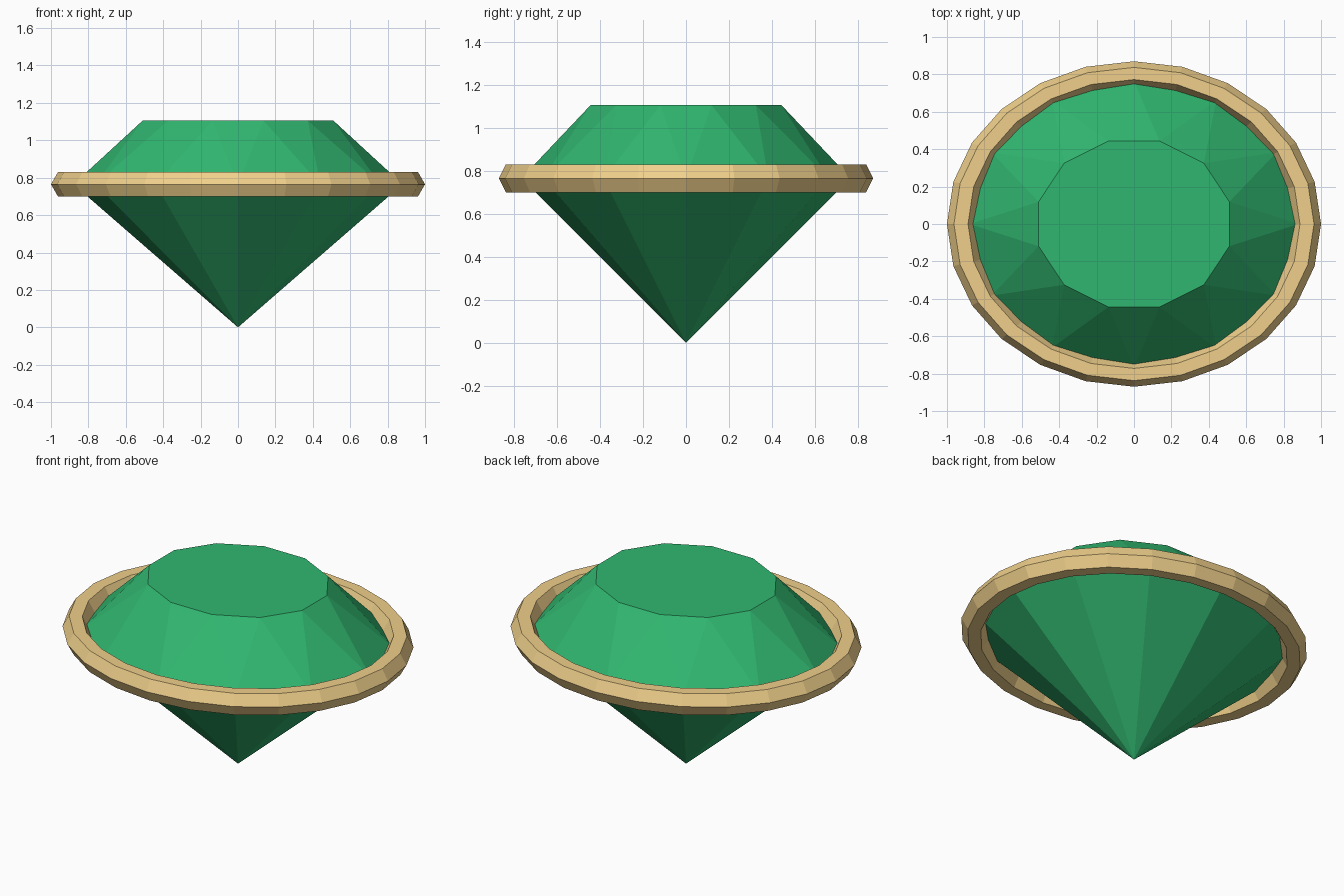
import bpy, bmesh
from math import cos, sin, pi, radians

if "Cube" in bpy.data.objects:
    bpy.data.objects.remove(bpy.data.objects["Cube"])

DEPTH = 0.87      # oval squash in y
GIRDLE_Z = 0.765  # widest level of gem and ring


def ring_points(bm, n, radius, z, offset=0.0):
    return [bm.verts.new((radius * cos(2 * pi * i / n + offset),
                          DEPTH * radius * sin(2 * pi * i / n + offset), z))
            for i in range(n)]


def finish(bm, name, color):
    bmesh.ops.recalc_face_normals(bm, faces=bm.faces)
    mesh = bpy.data.meshes.new(name)
    bm.to_mesh(mesh)
    bm.free()
    obj = bpy.data.objects.new(name, mesh)
    bpy.context.collection.objects.link(obj)
    mat = bpy.data.materials.new(name + "_color")
    mat.diffuse_color = color
    mat.use_nodes = True
    mat.node_tree.nodes["Principled BSDF"].inputs["Base Color"].default_value = mat.diffuse_color
    mesh.materials.append(mat)
    return obj


# Cut gem: flat table, triangular crown facets, pointed pavilion
bm = bmesh.new()
n = 12
table = ring_points(bm, n, 0.528, 1.105, radians(15))
girdle = ring_points(bm, n, 0.88, GIRDLE_Z)
culet = bm.verts.new((0, 0, 0))
bm.faces.new(table)
for i in range(n):
    j = (i + 1) % n
    bm.faces.new((girdle[i], girdle[j], table[i]))
    bm.faces.new((table[i], girdle[j], table[j]))
    bm.faces.new((girdle[j], girdle[i], culet))
finish(bm, "gem", (0.03, 0.47, 0.16, 1))

# Gold setting: oval ring with a hexagonal cross-section
bm = bmesh.new()
n, sides = 24, 6
loops = [ring_points(bm, n, 0.925 + 0.075 * cos(k * pi / 3),
                     GIRDLE_Z + 0.075 * sin(k * pi / 3)) for k in range(sides)]
for k in range(sides):
    a, b = loops[k], loops[(k + 1) % sides]
    for i in range(n):
        j = (i + 1) % n
        bm.faces.new((a[i], a[j], b[j], b[i]))
finish(bm, "setting_ring", (0.87, 0.63, 0.26, 1))
